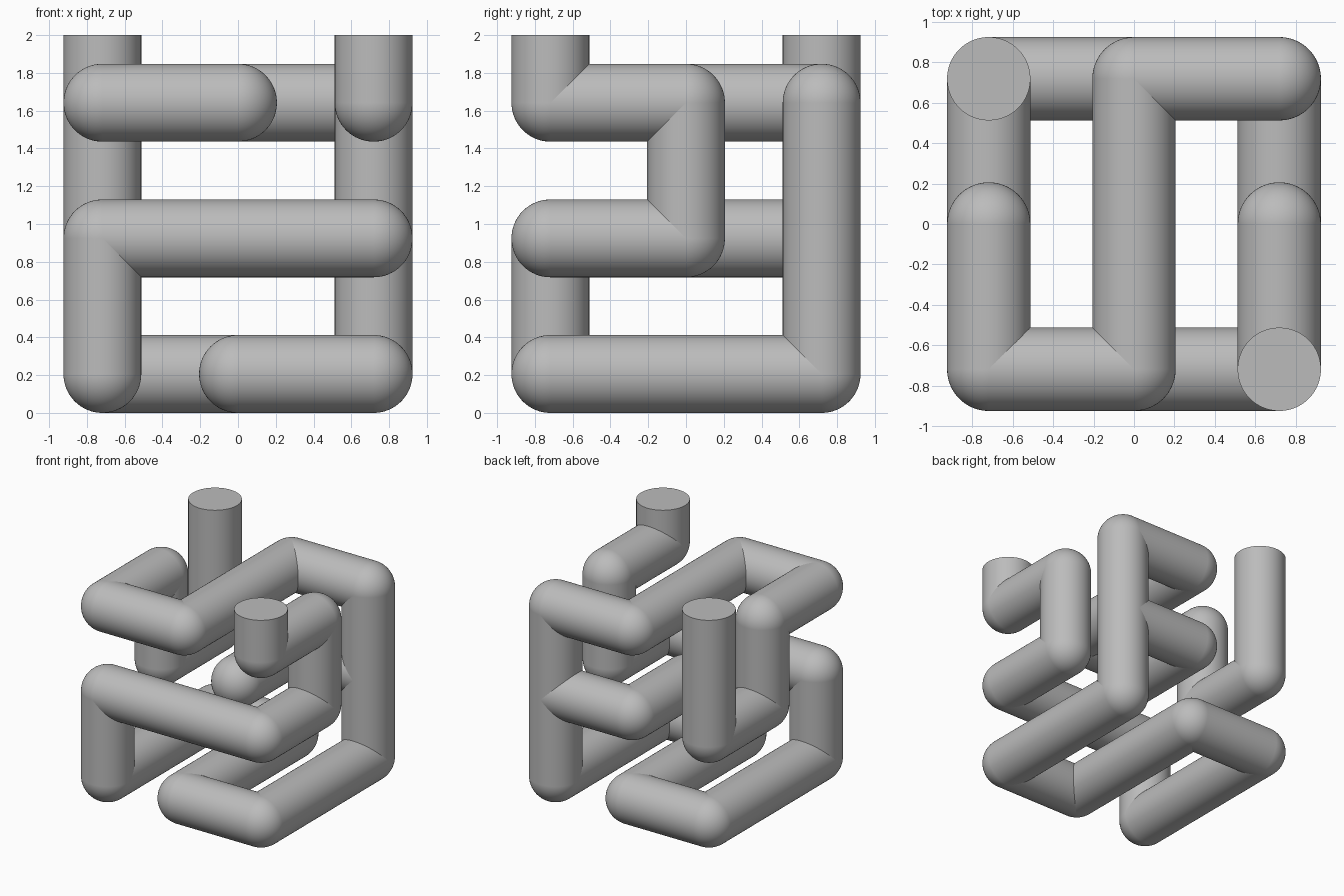
import bpy
from mathutils import Vector

# Remove the default cube
cube = bpy.data.objects.get("Cube")
if cube:
    bpy.data.objects.remove(cube, do_unlink=True)

RADIUS = 0.206    # pipe radius
STEP = 0.718      # spacing of the 3 x 3 x 3 lattice
TOP = (2 - RADIUS) / STEP   # lattice height of the open ends
SIDES = 64

grey = bpy.data.materials.new("pipe_grey")
grey.use_nodes = True
colour = (0.5, 0.5, 0.5, 1)
grey.diffuse_color = colour
grey.node_tree.nodes["Principled BSDF"].inputs["Base Color"].default_value = colour


def place(node):
    x, y, z = node
    return Vector((x * STEP, y * STEP, z * STEP + RADIUS))


def finish(name):
    obj = bpy.context.object
    obj.name = name
    obj.data.materials.append(grey)
    bpy.ops.object.shade_smooth_by_angle()


def pipe(name, start, end):
    """Straight pipe between two lattice nodes."""
    a, b = place(start), place(end)
    axis = b - a
    bpy.ops.mesh.primitive_cylinder_add(
        vertices=SIDES, radius=RADIUS, depth=axis.length, location=(a + b) / 2,
        rotation=axis.to_track_quat('Z', 'Y').to_euler())
    finish(name)


def elbow(name, node):
    """Ball that rounds the outside of a bend."""
    bpy.ops.mesh.primitive_uv_sphere_add(
        segments=SIDES, ring_count=SIDES // 2, radius=RADIUS, location=place(node))
    finish(name)


def run(name, nodes, balls):
    for i, (a, b) in enumerate(zip(nodes, nodes[1:])):
        pipe(f"{name}_pipe_{i + 1}", a, b)
    for i, node in enumerate(balls):
        elbow(f"{name}_elbow_{i + 1}", node)


# Main winding run, from the front open end to the back open end
main = [(1, -1, TOP), (1, -1, 2), (1, 0, 2), (1, 0, 1), (1, -1, 1),
        (-1, -1, 1), (-1, -1, 0), (-1, 1, 0), (0, 1, 0), (0, -1, 0),
        (1, -1, 0), (1, 1, 0), (1, 1, 2), (0, 1, 2), (0, -1, 2),
        (-1, -1, 2), (-1, 0, 2), (-1, 0, 1), (-1, 1, 1), (-1, 1, TOP)]
run("main", main, main[1:-1])

# Short branch from the back column to the centre
branch = [(1, 1, 1), (0, 1, 1), (0, 0, 1)]
run("branch", branch, branch[1:])
